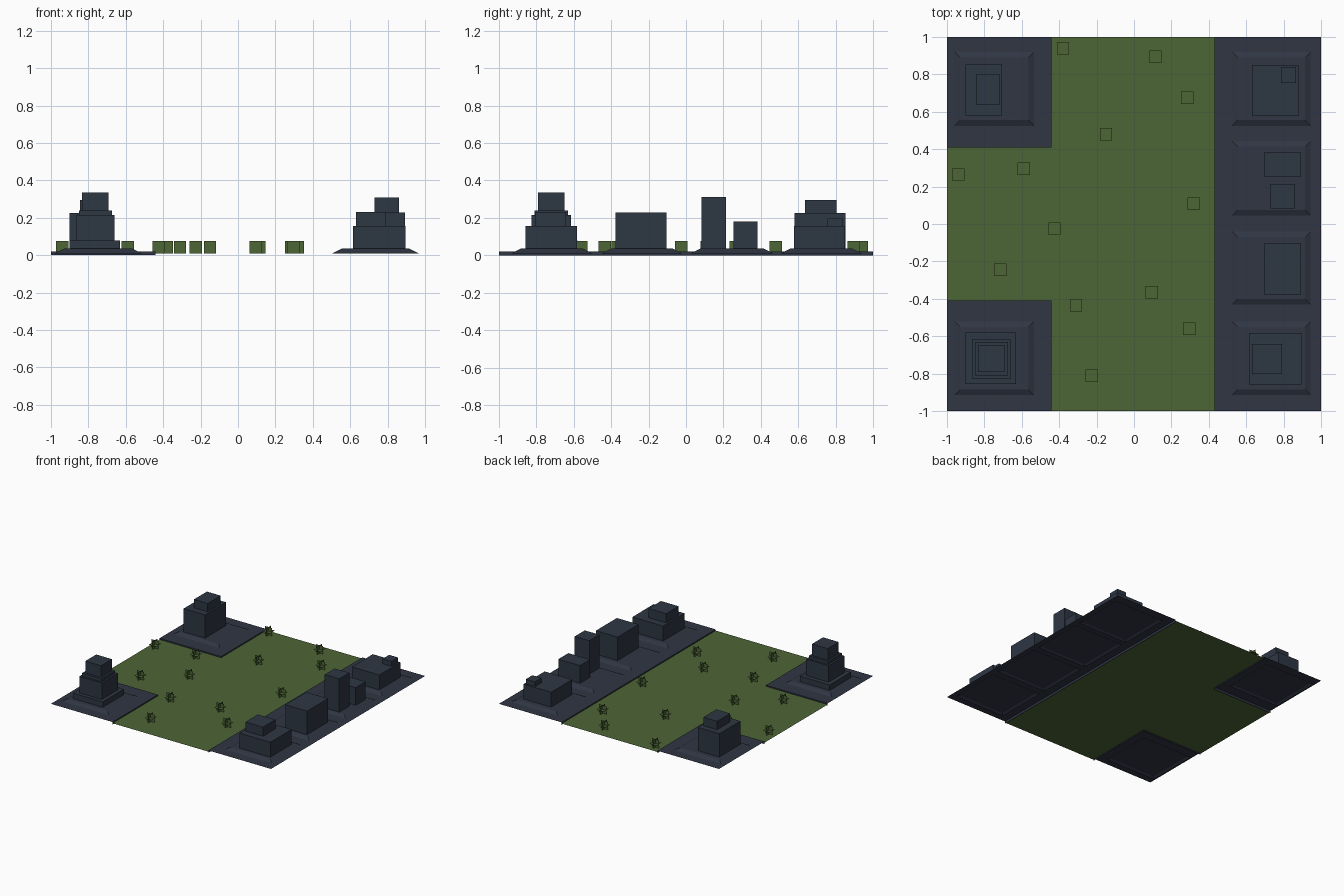
import bpy, bmesh

if "Cube" in bpy.data.objects:
    bpy.data.objects.remove(bpy.data.objects["Cube"])

def material(name, rgb):
    m = bpy.data.materials.new(name)
    lin = [c / 12.92 if c < 0.04045 else ((c + 0.055) / 1.055) ** 2.4 for c in rgb]
    m.diffuse_color = (*lin, 1)
    m.use_nodes = True
    m.node_tree.nodes["Principled BSDF"].inputs["Base Color"].default_value = m.diffuse_color
    return m

GRASS = material("grass green", (0.30, 0.395, 0.21))
SLATE = material("slate blue", (0.18, 0.215, 0.265))
PAVE = material("paving grey", (0.185, 0.21, 0.265))

def make(name, quads, mat):
    """Object from a list of quads, each four points."""
    bm = bmesh.new()
    for q in quads:
        bm.faces.new([bm.verts.new(p) for p in q])
    bmesh.ops.remove_doubles(bm, verts=bm.verts, dist=1e-5)
    me = bpy.data.meshes.new(name)
    bm.to_mesh(me)
    bm.free()
    me.materials.append(mat)
    ob = bpy.data.objects.new(name, me)
    bpy.context.collection.objects.link(ob)
    return ob

def flat(x0, x1, y0, y1, z):
    return [(x0, y0, z), (x1, y0, z), (x1, y1, z), (x0, y1, z)]

def block(name, x0, x1, y0, y1, z0, z1, mat, inset=0.0):
    """Box without underside; inset tapers the top."""
    b = flat(x0, x1, y0, y1, z0)
    t = flat(x0 + inset, x1 - inset, y0 + inset, y1 - inset, z1)
    sides = [[b[i], b[(i + 1) % 4], t[(i + 1) % 4], t[i]] for i in range(4)]
    return make(name, sides + [t], mat)

G, S = 0.01, 0.02      # lawn level, paving level
XL, XR, YS = -0.44, 0.43, 0.41

# Lawn: central strip and left arm
make("lawn", [flat(XL, XR, -1, 1, G), flat(-1, XL, -YS, YS, G)], GRASS)

# Paved lots with kerbs on the lawn side only
make("right_paving", [flat(XR, 1, -1, 1, S),
                      [(XR, 1, 0), (XR, -1, 0), (XR, -1, S), (XR, 1, S)]], PAVE)
for side, name in ((-1, "front"), (1, "back")):
    a, b = sorted((side * YS, side))
    y = side * YS
    kerb = [(-1, y, 0), (XL, y, 0), (XL, y, S), (-1, y, S)]
    if side < 0:
        kerb.reverse()
    make(name + "_left_paving", [
        flat(-1, XL, a, b, S), kerb,
        [(XL, a, 0), (XL, b, 0), (XL, b, S), (XL, a, S)]], PAVE)

# Sloped building plinths
for y0, y1 in ((-0.935, -0.5), (-0.45, -0.02), (0.025, 0.465), (0.505, 0.94)):
    block("right_plinth", 0.505, 0.965, y0, y1, G, 0.035, PAVE, 0.05)
for y0, y1 in ((-0.935, -0.5), (0.505, 0.94)):
    block("left_plinth", -0.98, -0.515, y0, y1, G, 0.035, PAVE, 0.05)

# Buildings, each a stack of boxes: x0, x1, y0, y1, top height
buildings = {
    "stepped_tower": [(-0.9, -0.63, -0.855, -0.58, 0.08),
                      (-0.865, -0.66, -0.825, -0.615, 0.215),
                      (-0.85, -0.675, -0.81, -0.63, 0.24),
                      (-0.835, -0.692, -0.79, -0.648, 0.335)],
    "back_left_block": [(-0.9, -0.705, 0.58, 0.852, 0.226),
                        (-0.845, -0.72, 0.635, 0.803, 0.295)],
    "front_right_block": [(0.615, 0.895, -0.858, -0.583, 0.157),
                          (0.63, 0.79, -0.803, -0.642, 0.232)],
    "middle_block": [(0.695, 0.892, -0.377, -0.105, 0.228)],
    "tall_tower": [(0.73, 0.862, 0.083, 0.213, 0.31)],
    "short_block": [(0.695, 0.892, 0.253, 0.383, 0.18)],
    "back_right_block": [(0.63, 0.88, 0.578, 0.85, 0.157),
                         (0.785, 0.867, 0.755, 0.84, 0.197)],
}
for name, tiers in buildings.items():
    z = 0.03
    for x0, x1, y0, y1, top in tiers:
        block(name, x0, x1, y0, y1, z, top, SLATE)
        z = top

# Bushes: three crossed square sheets
bushes = [(-0.38, 0.94), (0.115, 0.895), (0.285, 0.675), (-0.15, 0.48),
          (-0.94, 0.265), (-0.59, 0.295), (0.32, 0.11), (-0.425, -0.025),
          (-0.715, -0.245), (0.095, -0.365), (-0.31, -0.435),
          (0.295, -0.56), (-0.225, -0.812)]
r, zc = 0.033, 0.043
for x, y in bushes:
    corners = ((-r, -r), (r, -r), (r, r), (-r, r))
    make("bush", [[(x + a, y + b, zc) for a, b in corners],
                  [(x + a, y, zc + b) for a, b in corners],
                  [(x, y + a, zc + b) for a, b in corners]], GRASS)
